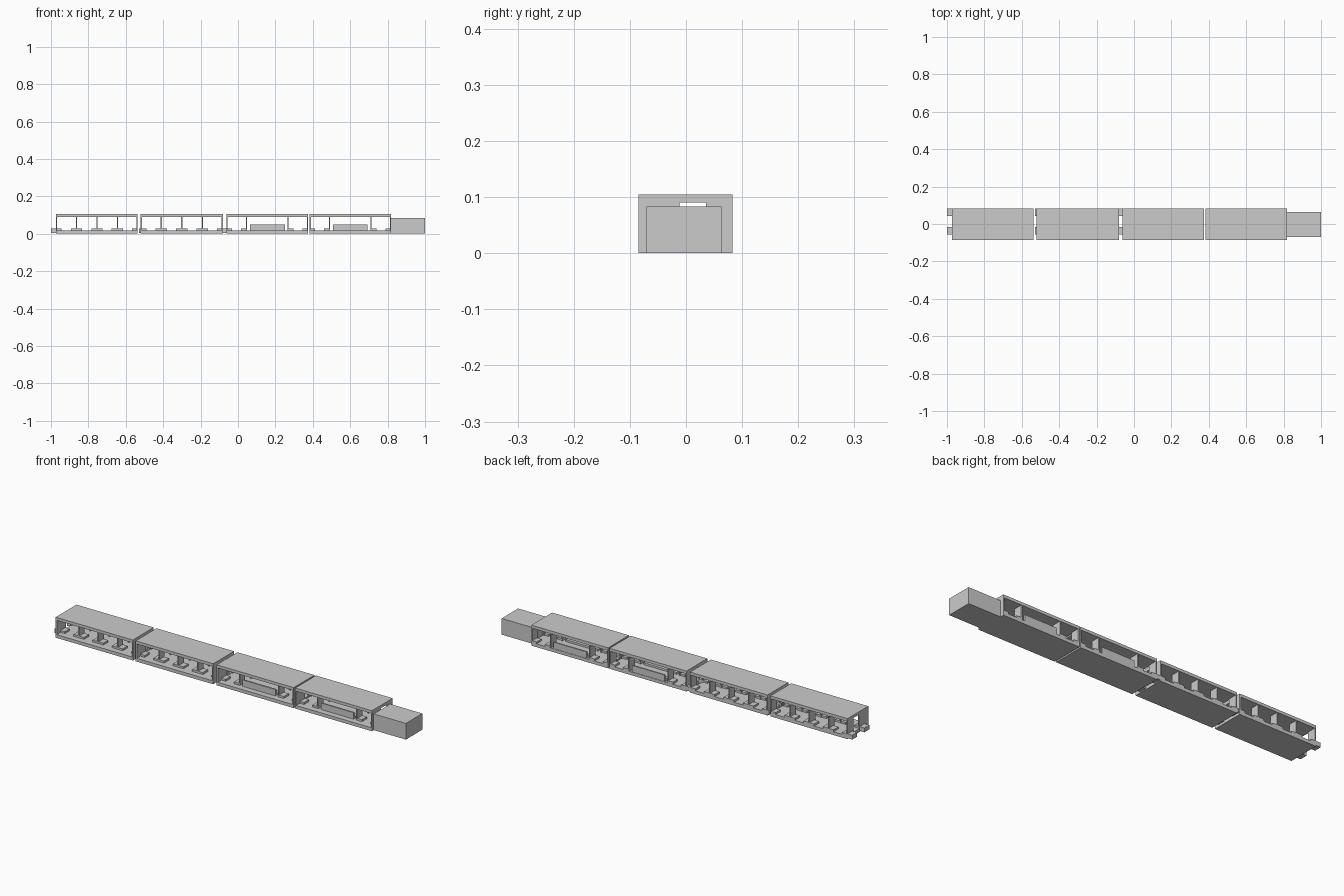
import bpy

if "Cube" in bpy.data.objects:
    bpy.data.objects.remove(bpy.data.objects["Cube"])

ROWS = ((-0.055, -0.015), (0.044, 0.083))   # seat rows either side of the aisle
DOOR = (-0.012, 0.036)
FLOOR, CEIL, TOP = 0.017, 0.09, 0.105
SIDES = (-0.085, 0.083)


def box(name, x, y, z):
    bpy.ops.mesh.primitive_cube_add(size=1)
    o = bpy.context.object
    o.name = name
    o.location = [(a + b) / 2 for a, b in (x, y, z)]
    o.scale = [b - a for a, b in (x, y, z)]
    return o


def seats(x0, x1):
    for y in ROWS:
        box("seat", (x0, x1), y, (0.005, 0.027))


def partition(x):
    # two thin panels leaving the aisle open
    for y in ((ROWS[0][0], DOOR[0]), (DOOR[1], SIDES[1] - 0.002)):
        box("partition", (x - 0.003, x + 0.003), y, (0.005, CEIL))


def end_wall(x0, x1):
    box("end_wall", (x0, x1), (SIDES[0], DOOR[0]), (0.002, CEIL + 0.005))
    box("end_wall", (x0, x1), (DOOR[1], SIDES[1]), (0.002, CEIL + 0.005))


def shell(a, b):
    box("floor", (a, b), SIDES, (0, FLOOR))
    box("roof", (a, b), SIDES, (CEIL, TOP))
    end_wall(a, a + 0.006)
    end_wall(b - 0.006, b)


# compartment carriages with rows of back-to-back seats
for a, b, first in ((-0.973, -0.536, -1.0), (-0.52, -0.081, -0.528)):
    shell(a, b)
    seats(first, a + 0.03)
    for i in range(1, 4):
        x = a + (b - a) * i / 4
        partition(x)
        seats(x - 0.03, x + 0.03)
    seats(b - 0.03, b)

# saloon carriages with lengthwise benches
for a, b, first in ((-0.061, 0.375, -0.081), (0.383, 0.818, 0.383)):
    shell(a, b)
    seats(first, a + 0.03)
    seats(b - 0.03, b)
    p, q = a + 0.107, b - 0.107
    partition(p)
    partition(q)
    seats(p - 0.03, p)
    seats(q, q + 0.03)
    box("bench_seat", (p + 0.018, q - 0.018), (-0.053, -0.015), (0.005, 0.027))
    box("bench_seat", (p + 0.018, q - 0.018), (0.044, 0.079), (0.005, 0.027))
    box("bench_back", (p + 0.018, q - 0.018), (-0.055, -0.047), (0.005, 0.05))
    box("bench_back", (p + 0.018, q - 0.018), (0.073, 0.081), (0.005, 0.05))

# solid block at the head of the train
box("head_block", (0.818, 1.0), (-0.07, 0.063), (0, 0.083))
